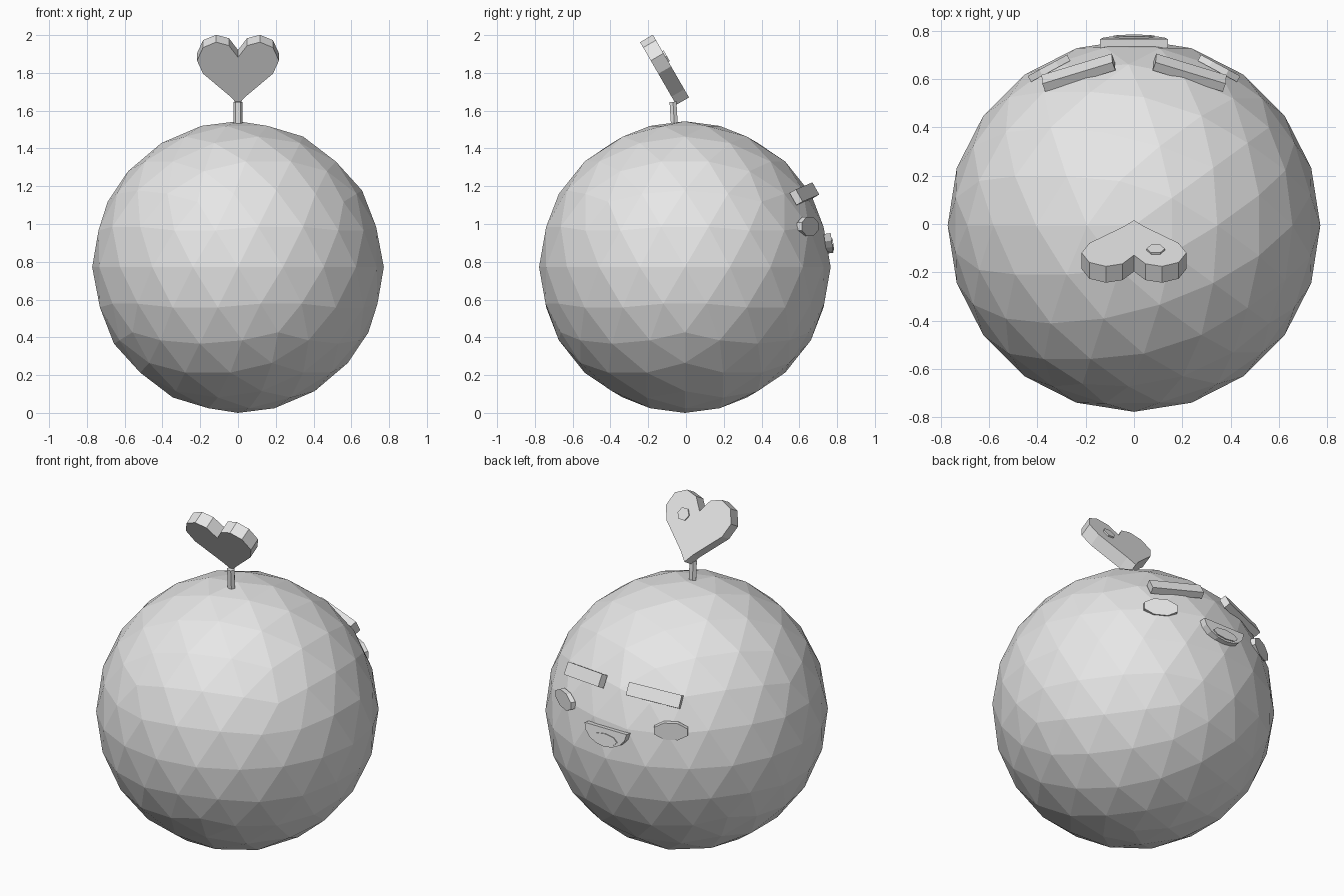
import bpy, bmesh, math
from mathutils import Vector, Matrix

if "Cube" in bpy.data.objects:
    bpy.data.objects.remove(bpy.data.objects["Cube"])

grey = bpy.data.materials.new("light_grey")
grey.use_nodes = True
grey.diffuse_color = (0.8, 0.8, 0.8, 1)
grey.node_tree.nodes["Principled BSDF"].inputs["Base Color"].default_value = (0.8, 0.8, 0.8, 1)


def finish(name, bm):
    """Turn a bmesh into a flat shaded object."""
    bmesh.ops.recalc_face_normals(bm, faces=bm.faces)
    mesh = bpy.data.meshes.new(name)
    bm.to_mesh(mesh)
    bm.free()
    mesh.materials.append(grey)
    obj = bpy.data.objects.new(name, mesh)
    bpy.context.collection.objects.link(obj)
    return obj


def prism(name, outline, origin, across, up, back, front):
    """Extrude a 2D outline lying in the plane of across and up."""
    origin, u = Vector(origin), Vector(across).normalized()
    up = Vector(up)
    v = (up - u * up.dot(u)).normalized()
    n = u.cross(v)
    bm = bmesh.new()
    rings = [[bm.verts.new(origin + u * a + v * b + n * d) for a, b in outline]
             for d in (back, front)]
    bm.faces.new(rings[0][::-1])
    bm.faces.new(rings[1])
    for i in range(len(outline)):
        j = (i + 1) % len(outline)
        bm.faces.new((rings[0][i], rings[0][j], rings[1][j], rings[1][i]))
    return finish(name, bm)


def arc(rx, ry, count, start=0.0, sweep=math.tau, closed=True):
    steps = count if closed else count - 1
    return [(rx * math.cos(start + sweep * i / steps),
             ry * math.sin(start + sweep * i / steps)) for i in range(count)]


# Faceted round body
CENTRE = Vector((0, -0.006, 0.772))
bm = bmesh.new()
bmesh.ops.create_icosphere(bm, subdivisions=3, radius=0.772,
                           matrix=Matrix.Translation(CENTRE) @ Matrix.Rotation(math.pi, 4, "Z"))
finish("body", bm)

# Stem
prism("stem", arc(0.024, 0.021, 6), (0, -0.06, 1.5), (1, 0, 0), (0, 1, 0.06), 0, 0.147)

# Heart leaf, leaning towards the front
half = [(0.04, 0.05), (0.1, 0.108), (0.185, 0.19), (0.217, 0.27),
        (0.185, 0.35), (0.116, 0.383), (0.048, 0.362)]
heart = [(0, 0)] + half + [(0, 0.29)] + [(-x, y) for x, y in reversed(half)]
lean = Vector((0, -0.5, 0.866))
tip = Vector((0, 0.016, 1.67))
prism("heart_leaf", heart, tip, (-1, 0, 0), lean, -0.078, 0)
prism("leaf_spot", arc(0.038, 0.038, 6), tip + lean * 0.25 + Vector((0.09, 0, 0)),
      (-1, 0, 0), lean, -0.02, 0.008)

# Eyebrows and cheeks on both sides
for side, label in ((1, "left"), (-1, "right")):
    bar = [(-0.153, -0.037), (0.153, -0.037), (0.153, 0.037), (-0.153, 0.037)]
    run = Vector((-0.29 * side, 0.088, 0.037)) * side
    prism(label + "_eyebrow", bar, (0.23 * side, 0.627, 1.16), run,
          (0, -0.037, 0.064), -0.02, 0.02)

    spot = Vector((0.355 * side, 0.65, 0.987))
    out = (spot - CENTRE).normalized()
    prism(label + "_cheek", arc(0.1, 0.054, 8, math.pi / 8), spot,
          Vector((0, 0, 1)).cross(out), (0, 0, 1), -0.02, 0.008)

# Smiling mouth with a tongue
mouth_top = Vector((0, 0.766, 0.952))
mouth_up = Vector((0, -0.14, 1))
smile = arc(0.14, 0.105, 9, math.pi, math.pi, closed=False)
prism("mouth", smile, mouth_top, (-1, 0, 0), mouth_up, -0.037, 0)
prism("tongue", arc(0.085, 0.032, 8), mouth_top - mouth_up * 0.06,
      (-1, 0, 0), mouth_up, -0.02, 0.006)
